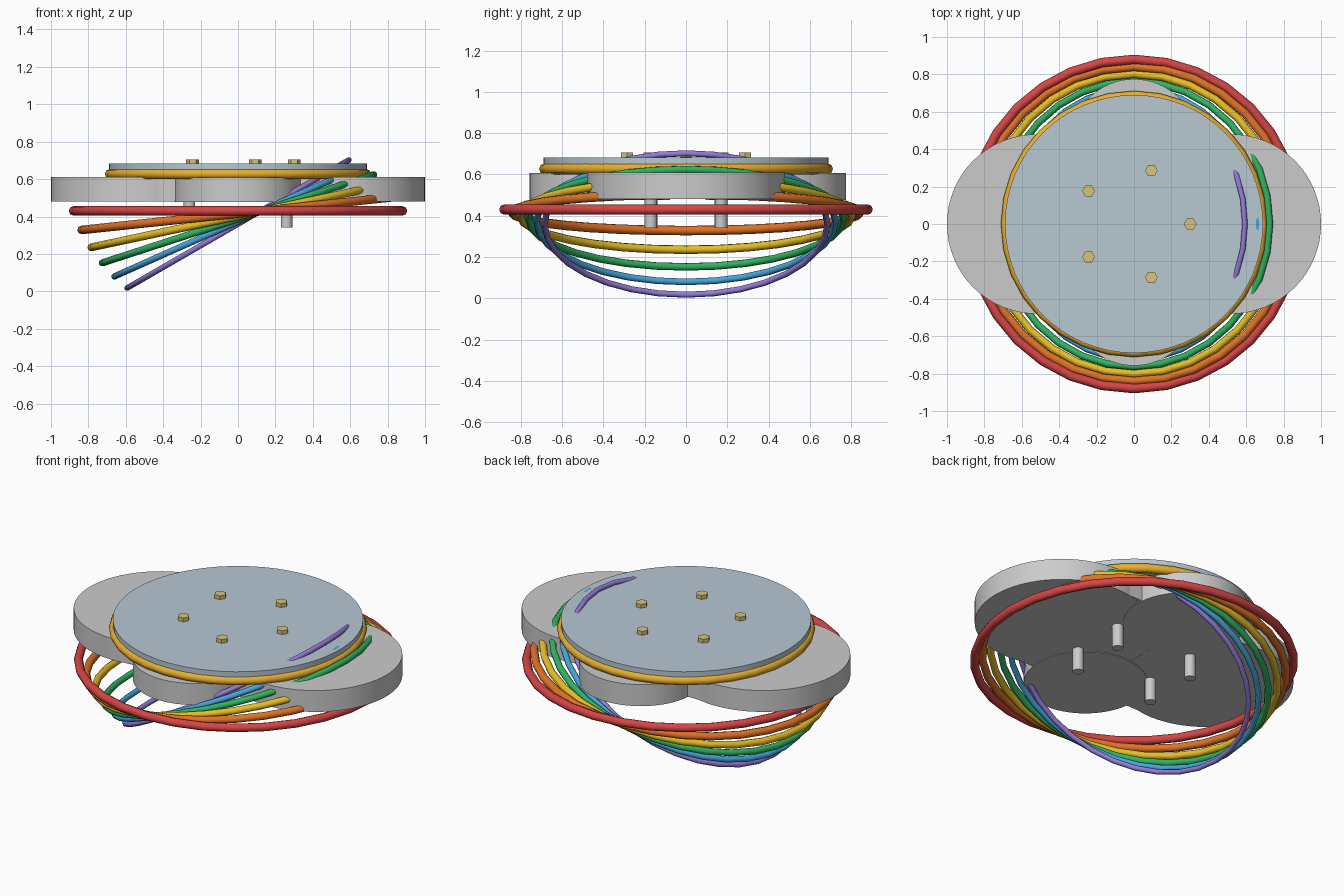
import bpy, math

if "Cube" in bpy.data.objects:
    bpy.data.objects.remove(bpy.data.objects["Cube"])


def paint(obj, name, rgb):
    mat = bpy.data.materials.get(name) or bpy.data.materials.new(name)
    mat.diffuse_color = (*rgb, 1)
    mat.use_nodes = True
    mat.node_tree.nodes["Principled BSDF"].inputs["Base Color"].default_value = mat.diffuse_color
    obj.data.materials.append(mat)


def smooth():
    bpy.ops.object.shade_smooth_by_angle(angle=math.radians(40))


def cylinder(name, x, y, z0, z1, r, sides=64, turn=0):
    bpy.ops.mesh.primitive_cylinder_add(vertices=sides, radius=r, depth=z1 - z0,
                                        location=(x, y, (z0 + z1) / 2),
                                        rotation=(0, 0, turn))
    obj = bpy.context.object
    obj.name = name
    if sides > 6:
        smooth()
    return obj


def ring(name, major, minor, z, tilt=0):
    bpy.ops.mesh.primitive_torus_add(major_radius=major, minor_radius=minor,
                                     major_segments=32, minor_segments=8,
                                     location=(0, 0, z), rotation=(0, -tilt, 0))
    obj = bpy.context.object
    obj.name = name
    bpy.ops.object.shade_smooth()
    return obj


# Cloud-shaped base: two wide side lobes, two smaller lobes, square core
for side, label in ((-1, "left"), (1, "right")):
    cylinder(f"cloud_lobe_{label}", side * 0.52, 0, 0.48, 0.61, 0.48)
cylinder("cloud_lobe_front", 0, -0.417, 0.477, 0.608, 0.34)
cylinder("cloud_lobe_back", 0, 0.435, 0.477, 0.608, 0.34)
bpy.ops.mesh.primitive_cube_add(size=1, location=(0, 0, 0.544))
core = bpy.context.object
core.name = "cloud_core"
core.scale = (0.96, 0.94, 0.126)

# Rainbow rings, each smaller, lower and more tilted than the last
colours = [("red", (0.68, 0.06, 0.06)), ("orange", (0.75, 0.17, 0.02)),
           ("yellow", (0.80, 0.52, 0.02)), ("green", (0.03, 0.45, 0.12)),
           ("blue", (0.06, 0.38, 0.72)), ("violet", (0.30, 0.20, 0.68))]
for i, (label, rgb) in enumerate(colours):
    hoop = ring(f"rainbow_ring_{label}", 0.88 - 0.039 * i, 0.025 - 0.002 * i,
                0.43 - 0.014 * i, math.radians(6 * i))
    paint(hoop, label, rgb)

# Platform disc with gold rim
paint(cylinder("platform_disc", 0, 0, 0.61, 0.683, 0.69), "pale_blue", (0.48, 0.58, 0.65))
paint(ring("gold_rim", 0.685, 0.027, 0.627), "gold", (0.80, 0.43, 0.03))

# Five hexagonal studs on the platform
for i in range(5):
    a = math.tau * i / 5
    stud = cylinder(f"stud_{i + 1}", 0.3 * math.cos(a), 0.3 * math.sin(a),
                    0.67, 0.706, 0.034, 6, math.radians(30))
    paint(stud, "brass", (0.68, 0.55, 0.20))

# Four pegs underneath
for x in (-0.26, 0.26):
    for y in (-0.17, 0.17):
        cylinder(f"peg_{'left' if x < 0 else 'right'}_{'front' if y < 0 else 'back'}",
                 x, y, 0.34, 0.50, 0.031, 16)
